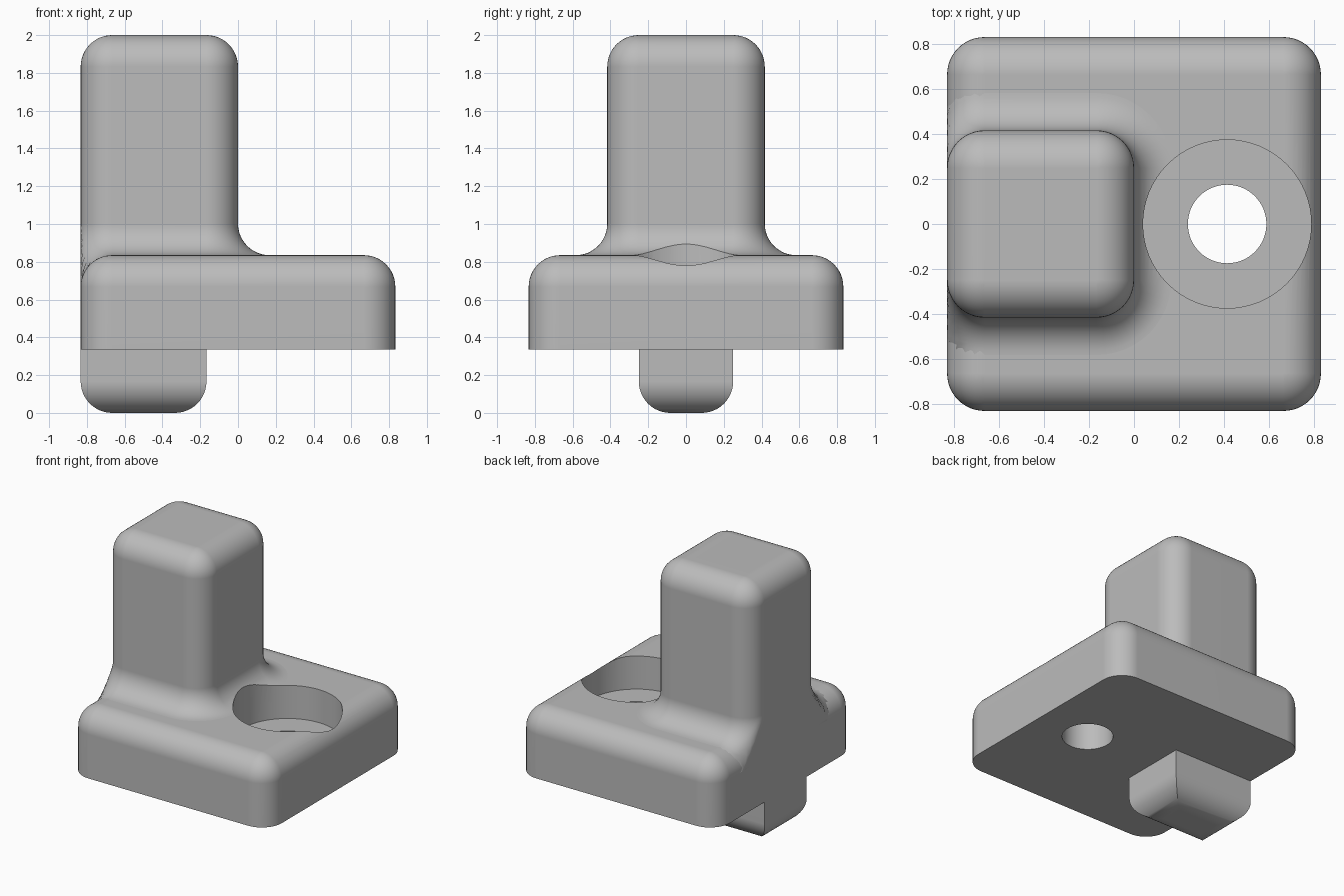
import bpy
import bmesh
from math import sin, cos, pi, radians, sqrt

cube = bpy.data.objects.get("Cube")
if cube:
    bpy.data.objects.remove(cube, do_unlink=True)

HALF = 0.833          # half width of the plate
R = 0.167             # fillet radius used everywhere
BOTTOM, TOP = 0.335, 0.835
STEPS = 12

grey = bpy.data.materials.new("plain grey")
grey.use_nodes = True
grey.diffuse_color = (0.5, 0.5, 0.5, 1)
grey.node_tree.nodes["Principled BSDF"].inputs["Base Color"].default_value = (0.5, 0.5, 0.5, 1)


def outline(x0, x1, y0, y1, r, z):
    """Rounded rectangle at height z; r = 0 gives square corners."""
    if r <= 0:
        return [(x1, y1, z), (x0, y1, z), (x0, y0, z), (x1, y0, z)]
    points = []
    centres = [(x1 - r, y1 - r), (x0 + r, y1 - r), (x0 + r, y0 + r), (x1 - r, y0 + r)]
    for quarter, (cx, cy) in enumerate(centres):
        for i in range(STEPS + 1):
            a = (quarter + i / STEPS) * pi / 2
            points.append((cx + r * cos(a), cy + r * sin(a), z))
    return points


def loft(name, rings):
    """Skin a closed solid through rings of equal point count."""
    bm = bmesh.new()
    rows = [[bm.verts.new(p) for p in ring] for ring in rings]
    for low, high in zip(rows, rows[1:]):
        for i in range(len(low)):
            j = (i + 1) % len(low)
            bm.faces.new((low[i], low[j], high[j], high[i]))
    bm.faces.new(rows[0][::-1])
    bm.faces.new(rows[-1])
    bmesh.ops.remove_doubles(bm, verts=bm.verts, dist=0.0001)
    bmesh.ops.recalc_face_normals(bm, faces=bm.faces)
    mesh = bpy.data.meshes.new(name)
    bm.to_mesh(mesh)
    bm.free()
    mesh.materials.append(grey)
    obj = bpy.data.objects.new(name, mesh)
    bpy.context.collection.objects.link(obj)
    return obj


def arc():
    """Inset and rise along a convex quarter fillet."""
    for i in range(STEPS + 1):
        a = i / STEPS * pi / 2
        yield R * (1 - cos(a)), R * sin(a)


def box_ring(x0, x1, half_y, inset, r, z):
    return outline(x0 + inset, x1 - inset, -half_y + inset, half_y - inset, r, z)


def corner(inset):
    return max(R - inset, 0.001)


def cylinder(name, radius, z0, z1):
    """Round cutter centred on the bolt hole."""
    bpy.ops.mesh.primitive_cylinder_add(vertices=64, radius=radius, depth=z1 - z0,
                                        location=(0.415, 0, (z0 + z1) / 2))
    obj = bpy.context.object
    obj.name = name
    obj.hide_render = True
    obj.data.materials.append(grey)
    return obj


# Base plate with rounded corners and top edge
rings = [box_ring(-HALF, HALF, HALF, 0, R, BOTTOM)]
rings += [box_ring(-HALF, HALF, HALF, d, corner(d), TOP - R + h) for d, h in arc()]
plate = loft("base_plate", rings)

# Upright post, flaring into the plate and flush with its edge
POST_Y = 0.417


def flare_ring(off, z):
    ring = []
    for x, y, h in box_ring(-HALF, 0, POST_Y, -off, R + off, z):
        x = max(x, -HALF)
        into_edge = max(0, min(R, -HALF + R - x))
        drop = R - sqrt(max(0, R * R - into_edge ** 2))
        ring.append((x, y, h - drop * off / R))
    return ring


rings = [box_ring(-HALF, 0, POST_Y, 0, R, 0.45)]
rings += [flare_ring(R - h, TOP + d) for d, h in arc()]
rings += [box_ring(-HALF, 0, POST_Y, d, corner(d), 2 - R + h) for d, h in arc()]
post = loft("upright_post", rings)

# Locating tab below the plate, square corners and rounded lower edges
rings = [box_ring(-HALF, -R, 0.25, d, 0, R - h) for d, h in arc()][::-1]
rings.append(box_ring(-HALF, -R, 0.25, 0, 0, BOTTOM + 0.05))
tab = loft("locating_tab", rings)

# Counterbored bolt hole
cutters = [cylinder("counterbore_cutter", 0.375, 0.585, 1.3),
           cylinder("bolt_hole_cutter", 0.175, 0.1, 1.2)]
for part, tools in ((plate, cutters), (post, cutters[:1])):
    bpy.context.view_layer.objects.active = part
    for tool in tools:
        mod = part.modifiers.new("hole", 'BOOLEAN')
        mod.operation = 'DIFFERENCE'
        mod.solver = 'EXACT'
        mod.object = tool
        bpy.ops.object.modifier_apply(modifier=mod.name)
for tool in cutters:
    bpy.data.objects.remove(tool, do_unlink=True)

# Smooth fillets, crisp edges
for part in (plate, post, tab):
    bpy.ops.object.select_all(action='DESELECT')
    part.select_set(True)
    bpy.context.view_layer.objects.active = part
    bpy.ops.object.shade_smooth_by_angle(angle=radians(30))
    mod = part.modifiers.new("even_shading", 'WEIGHTED_NORMAL')
    mod.keep_sharp = True
